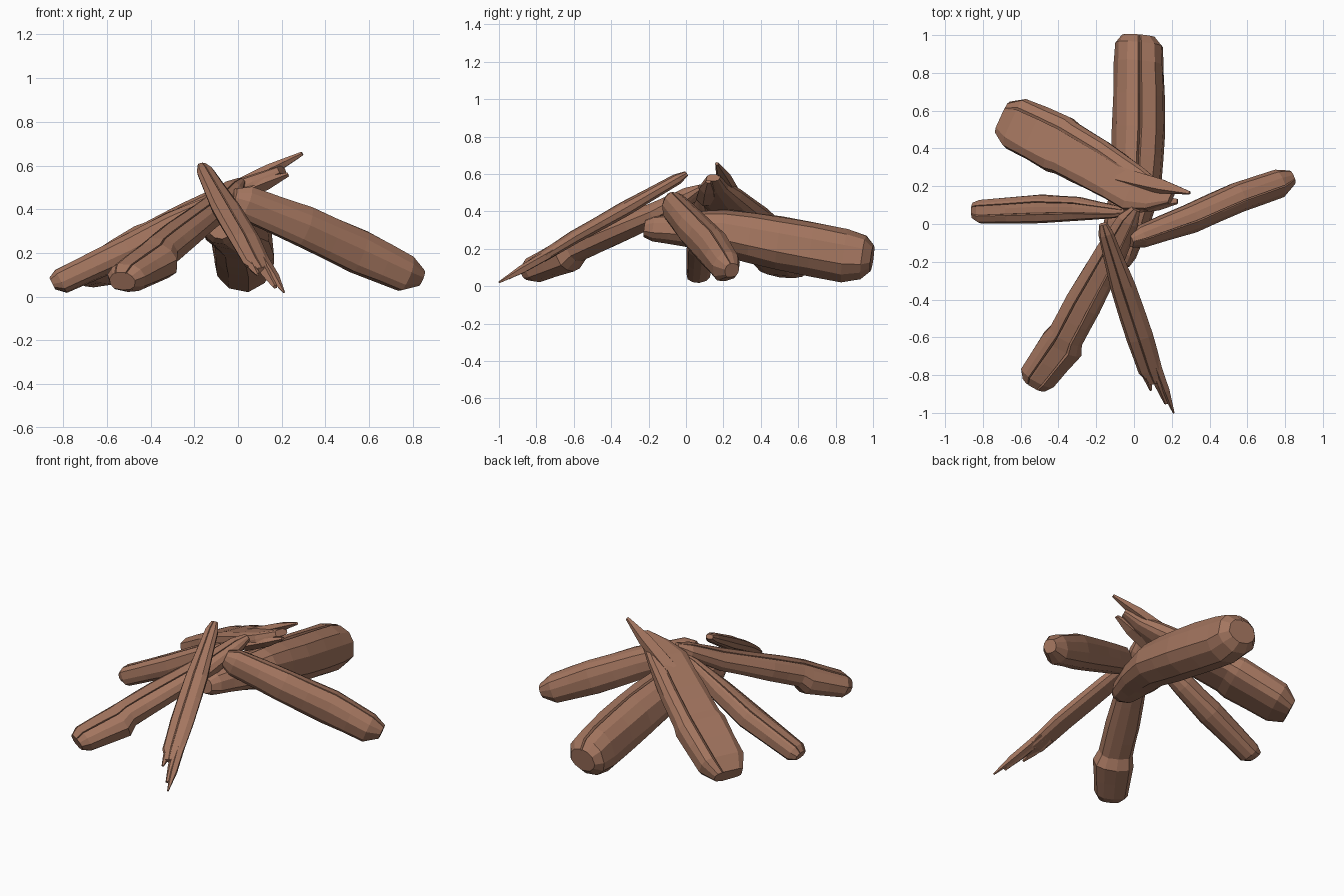
import bpy, bmesh, math, random
from mathutils import Vector

if "Cube" in bpy.data.objects:
    bpy.data.objects.remove(bpy.data.objects["Cube"])

random.seed(7)
wood = bpy.data.materials.new("wood")
wood.diffuse_color = (0.37, 0.18, 0.115, 1)
wood.use_nodes = True
wood.node_tree.nodes["Principled BSDF"].inputs["Base Color"].default_value = wood.diffuse_color


def add_log(bm, stations, sides=11, box=0.85, grooves=(), rough=0.04):
    """Loft a faceted log through stations of (x, y, z, width, height)."""
    pts = [Vector(s[:3]) for s in stations]
    axis = (pts[-1] - pts[0]).normalized()
    side = axis.cross(Vector((0, 0, 1))).normalized()
    up = side.cross(axis)
    # columns round the log: slight ridges, plus narrow cracks
    cols = [(2 * math.pi * (i + random.uniform(-.15, .15)) / sides,
             1 + random.uniform(-rough, rough)) for i in range(sides)]
    for g in grooves:
        cols = [c for c in cols if abs(c[0] - g) > 0.12]
        cols += [(g - .05, 1.02), (g, .88), (g + .04, 1.0)]
    cols.sort()
    # add an uneven ring between each pair of distant stations
    rows = []
    for a, b in zip(stations, stations[1:]):
        rows.append(a)
        if (Vector(a[:3]) - Vector(b[:3])).length > 0.17:
            rows.append([(p + q) / 2 for p, q in zip(a, b)])
    rows.append(stations[-1])
    rings = []
    for x, y, z, w, h in rows:
        ring = []
        for ang, f in cols:
            c, s = math.cos(ang), math.sin(ang)
            k = f * (1 + random.uniform(-rough, rough) * .6)
            u = math.copysign(abs(c) ** box, c) * w / 2 * k
            v = math.copysign(abs(s) ** box, s) * h / 2 * k
            ring.append(bm.verts.new(Vector((x, y, z)) + side * u + up * v))
        rings.append(ring)
    n = len(cols)
    for r0, r1 in zip(rings, rings[1:]):
        for i in range(n):
            j = (i + 1) % n
            bm.faces.new((r0[i], r0[j], r1[j], r1[i]))
    bm.faces.new(rings[0][::-1])
    bm.faces.new(rings[-1])


def make_log(name, stations, splinters=(), **style):
    bm = bmesh.new()
    add_log(bm, stations, **style)
    # broken-off slivers at the ragged end
    for start, end in splinters:
        mid = [(p * 0.4 + q * 0.6) for p, q in zip(start, end)]
        mid[3:] = start[3] * .8, start[4] * .9
        add_log(bm, [start, mid, end], sides=5)
    bmesh.ops.recalc_face_normals(bm, faces=bm.faces)
    mesh = bpy.data.meshes.new(name)
    bm.to_mesh(mesh)
    bm.free()
    mesh.materials.append(wood)
    bpy.context.collection.objects.link(bpy.data.objects.new(name, mesh))


# thick log at the back
make_log("back_log", [
    (.025, .995, .15, .18, .14), (.025, .95, .155, .26, .23), (.025, .85, .165, .27, .28),
    (.025, .5, .23, .29, .28), (.01, .2, .29, .27, .24), (-.04, 0, .305, .25, .18),
    (-.075, -.17, .31, .17, .14), (-.08, -.22, .31, .11, .09)], grooves=(1.6,))

# wide split plank at the back left, with a splintered top
make_log("back_left_plank", [
    (-.69, .56, .08, .19, .08), (-.62, .53, .125, .29, .15), (-.40, .42, .255, .32, .16),
    (-.36, .40, .28, .30, .14), (-.2, .31, .37, .28, .13), (0, .185, .48, .25, .10),
    (.10, .15, .53, .17, .07), (.2, .145, .58, .08, .04)],
    splinters=[((-.08, .26, .46, .11, .07), (.295, .165, .655, .02, .02)),
               ((-.02, .11, .46, .11, .07), (.23, .12, .56, .03, .02))],
    box=.6, grooves=(1.9,))

# slim log on the left
make_log("left_log", [
    (-.85, .07, .06, .09, .06), (-.81, .065, .07, .13, .12), (-.5, .08, .215, .155, .14),
    (-.3, .08, .325, .13, .13), (-.1, .065, .435, .07, .07), (-.04, .065, .47, .03, .03)],
    grooves=(1.3, 2.0))

# front left log, stepping narrower where a piece has broken away
make_log("front_left_log", [
    (-.53, -.85, .07, .14, .09), (-.51, -.81, .085, .20, .14),
    (-.38, -.635, .16, .235, .18), (-.36, -.59, .20, .20, .15),
    (-.27, -.42, .275, .20, .14), (-.12, -.15, .39, .17, .12),
    (-.03, .02, .485, .12, .09), (.01, .08, .525, .05, .04)], grooves=(1.2, 1.9))

# thin leaning branch at the front, with a splintered foot
make_log("front_branch", [
    (-.165, 0, .60, .045, .03), (-.15, -.05, .57, .08, .06), (-.06, -.33, .41, .135, .08),
    (.03, -.6, .26, .145, .07), (.085, -.77, .155, .13, .055), (.11, -.84, .12, .06, .03)],
    splinters=[((.10, -.70, .19, .06, .05), (.21, -1.0, .02, .01, .01)),
               ((.09, -.70, .19, .07, .05), (.17, -.95, .045, .02, .02)),
               ((.04, -.70, .19, .06, .05), (.09, -.88, .10, .015, .015))],
    sides=9, grooves=(1.5,))

# tall-sided log on the right
make_log("right_log", [
    (-.025, -.09, .45, .07, .10), (.03, -.07, .43, .12, .16), (.3, .03, .32, .155, .19),
    (.55, .14, .205, .16, .205), (.765, .215, .105, .15, .17), (.835, .245, .085, .08, .08)],
    grooves=(1.3,))
